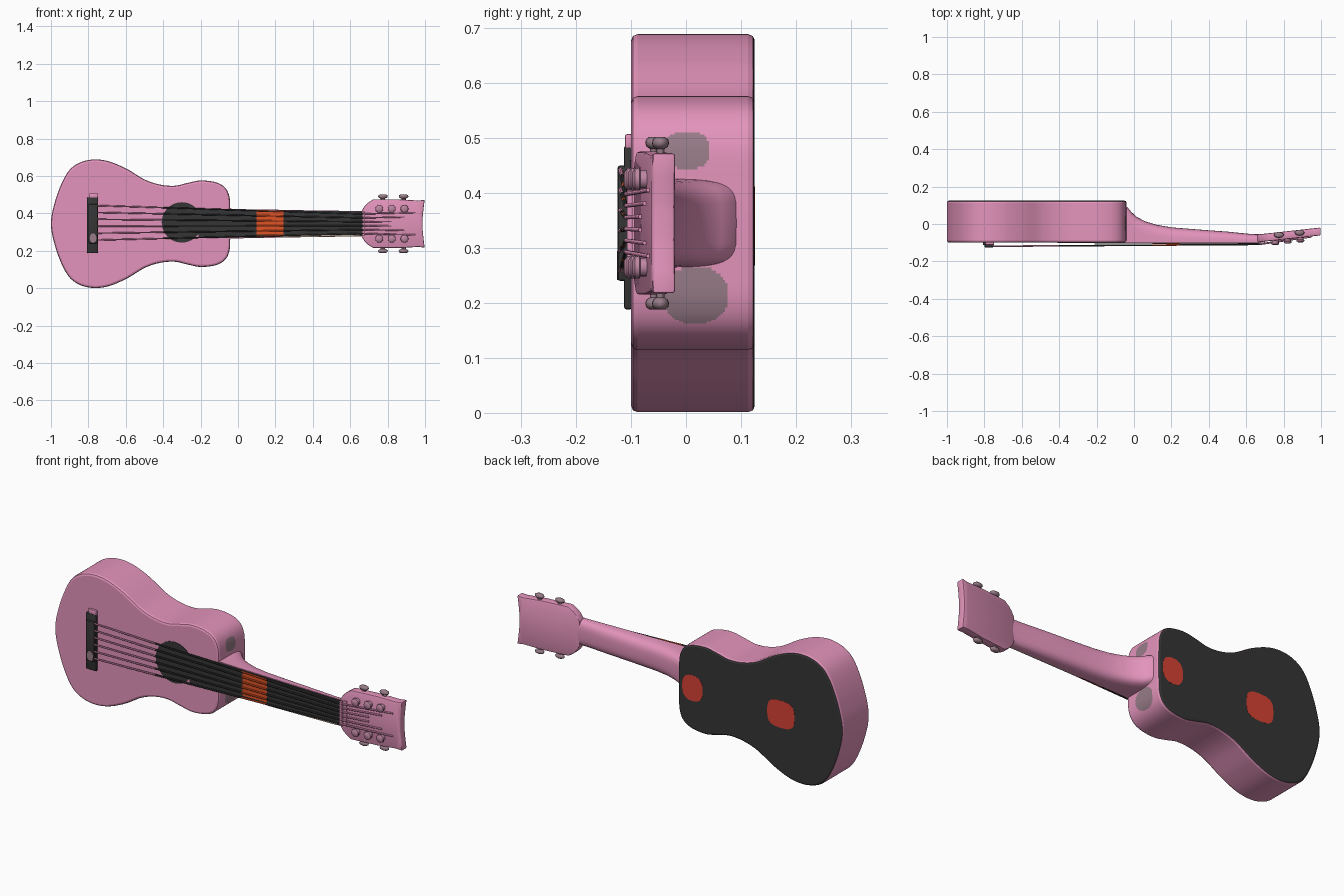
import bpy, bmesh, math
from mathutils import Vector

if "Cube" in bpy.data.objects:
    bpy.data.objects.remove(bpy.data.objects["Cube"])

ZC = 0.345  # centre line height


def material(name, r, g, b):
    m = bpy.data.materials.new(name)
    lin = [((c / 255 + 0.055) / 1.055) ** 2.4 for c in (r, g, b)]
    m.diffuse_color = (*lin, 1)
    m.use_nodes = True
    m.node_tree.nodes["Principled BSDF"].inputs["Base Color"].default_value = m.diffuse_color
    return m


PINK = material("pink", 228, 148, 188)
DARK = material("charcoal", 53, 53, 53)
ORANGE = material("orange", 224, 83, 38)
RED = material("red", 214, 66, 52)
GREY = material("mauve_grey", 152, 124, 136)
MAUVE = material("dusty_mauve", 190, 134, 162)
TAN = material("tan", 176, 158, 138)


def finish(name, bm, mats, angle=40, rule=None):
    bmesh.ops.recalc_face_normals(bm, faces=bm.faces)
    if rule:
        for f in bm.faces:
            f.material_index = rule(f.calc_center_median(), f.normal)
    me = bpy.data.meshes.new(name)
    bm.to_mesh(me)
    bm.free()
    for m in mats:
        me.materials.append(m)
    me.shade_smooth()
    me.set_sharp_from_angle(angle=math.radians(angle))
    ob = bpy.data.objects.new(name, me)
    bpy.context.collection.objects.link(ob)
    return ob


def loft(rings, caps=True):
    """Skin a list of closed rings of equal length."""
    bm = bmesh.new()
    vs = [[bm.verts.new(p) for p in r] for r in rings]
    n = len(vs[0])
    for a, b in zip(vs, vs[1:]):
        for i in range(n):
            bm.faces.new((a[i], a[(i + 1) % n], b[(i + 1) % n], b[i]))
    if caps:
        bm.faces.new(vs[0])
        bm.faces.new(vs[-1])
    return bm


def plate(name, pts, y0, y1, mat, bevel=0.0, slant=None):
    """Extrude an (x, z) outline along y, optionally rounding and slanting it."""
    bm = loft([[(x, y, z) for x, z in pts] for y in (y0, y1)])
    if bevel:
        bmesh.ops.recalc_face_normals(bm, faces=bm.faces)
        bmesh.ops.bevel(bm, geom=bm.edges[:], offset=bevel, segments=2,
                        profile=0.5, affect='EDGES', clamp_overlap=True)
    if slant:
        for v in bm.verts:
            v.co.y += slant(v.co.x)
    return finish(name, bm, [mat])


def ellipse(cx, cz, rx, rz, n=40, power=1.0):
    def c(v):
        return math.copysign(abs(v) ** power, v)
    return [(cx + rx * c(math.cos(2 * math.pi * i / n)),
             cz + rz * c(math.sin(2 * math.pi * i / n))) for i in range(n)]


def smooth_loop(pts, steps):
    out, n = [], len(pts)
    for i in range(n):
        p0, p1, p2, p3 = (Vector(pts[(i + k) % n]) for k in (-1, 0, 1, 2))
        for s in range(steps):
            t = s / steps
            out.append(0.5 * (2 * p1 + (p2 - p0) * t + (2 * p0 - 5 * p1 + 4 * p2 - p3) * t * t
                              + (3 * p1 - p0 - 3 * p2 + p3) * t ** 3))
    return out


# Body: mirrored half outline (x, half height), skinned through rounded rims
half = [(-0.975, 0.13), (-0.925, 0.252), (-0.87, 0.314), (-0.79, 0.342), (-0.70, 0.336),
        (-0.60, 0.296), (-0.50, 0.237), (-0.42, 0.21), (-0.34, 0.203), (-0.27, 0.218),
        (-0.20, 0.231), (-0.12, 0.222), (-0.07, 0.194), (-0.046, 0.145), (-0.041, 0.07)]
outline = smooth_loop([(-1.0, 0)] + half + [(-0.04, 0)] + [(x, -h) for x, h in reversed(half)], 14)


def inset(d):
    n, out = len(outline), []
    for i, p in enumerate(outline):
        t = (outline[(i + 1) % n] - outline[i - 1]).normalized()
        out.append(p + Vector((t.y, -t.x)) * d)
    return out


levels = [(-0.1, 0.012), (-0.0965, 0.0035), (-0.088, 0)]
levels += [(-0.088 + 0.201 * k / 48, 0) for k in range(1, 49)]
levels += [(0.1215, 0.0035), (0.125, 0.011)]


def body_rule(c, n):
    if c.y > 0.1225:
        return 1  # dark back
    if c.x > -0.15 and abs(n.y) < 0.5:
        for y, z, ry, rz, e in ((0.002, 0.478, 0.04, 0.034, 2.8), (0.017, 0.214, 0.06, 0.052, 2.2)):
            if abs((c.y - y) / ry) ** e + abs((c.z - z) / rz) ** e < 1:
                return 2  # worn patches beside the neck
    return 0


rings = [[(p.x, y, ZC + p.y) for p in inset(d)] for y, d in levels]
finish("body", loft(rings), [PINK, DARK, GREY], 20, body_rule)

# Red spots on the back and the sound hole on the front
plate("back_spot_upper", ellipse(-0.125, 0.34, 0.06, 0.068, 20, 0.8), 0.122, 0.1258, RED)
plate("back_spot_lower", ellipse(-0.64, 0.34, 0.08, 0.072, 20, 0.65), 0.122, 0.1258, RED)
plate("sound_hole", ellipse(-0.30, 0.352, 0.108, 0.108), -0.102, -0.098, DARK)

# Neck with a swept heel: (x, half width, back y, squareness)
sections = [(-0.06, 0.082, 0.098, 0.4), (-0.035, 0.08, 0.09, 0.4), (-0.015, 0.079, 0.065, 0.42),
            (0.015, 0.078, 0.038, 0.46), (0.06, 0.077, 0.014, 0.5), (0.12, 0.076, -0.004, 0.6),
            (0.2, 0.075, -0.018, 0.65), (0.35, 0.072, -0.03, 0.65), (0.5, 0.07, -0.041, 0.65),
            (0.62, 0.068, -0.053, 0.65), (0.70, 0.068, -0.056, 0.6)]
rings = []
for x, w, yb, p in sections:
    ring = []
    for i in range(21):
        a = math.pi * i / 20
        c, s = math.cos(a), max(0.0, math.sin(a))
        ring.append((x, -0.098 + (yb + 0.098) * s ** p, ZC + math.copysign(w * abs(c) ** p, c)))
    rings.append(ring)
finish("neck", loft(rings), [PINK], 50)


# Fretboard with an orange block and a pale lower edge
def half_width(x):
    return 0.077 - 0.012 * (x + 0.2) / 0.87


def board(x0, x1, lo=-1.0, hi=1.0):
    return [(x, ZC + half_width(x) * k) for x, k in ((x0, lo), (x1, lo), (x1, hi), (x0, hi))]


plate("fretboard", board(-0.21, 0.67), -0.105, -0.096, DARK)
plate("fretboard_block", board(0.10, 0.243, -0.8, 0.88), -0.1065, -0.104, ORANGE)
plate("fretboard_pale_edge", board(0.24, 0.65, -1.02, -0.9), -0.1062, -0.098, TAN)
plate("nut", board(0.665, 0.68), -0.107, -0.09, PINK)


# Headstock leaning back, with a hollowed end
def lean(x):
    return 0.11 * (x - 0.67)


side = [(0.66, 0.066), (0.675, 0.092), (0.695, 0.112), (0.722, 0.13), (0.86, 0.13),
        (0.965, 0.124), (0.998, 0.128), (0.992, 0.08), (0.987, 0.03)]
head = [(x, ZC + h) for x, h in side] + [(x, ZC - h) for x, h in reversed(side)]
plate("headstock", head, -0.097, -0.055, PINK, 0.006, lean)


# Tuning posts and side buttons
def turned(name, centre, axis, profile, mat, squash=1.0):
    """Revolve (distance, radius) pairs around the y or z axis."""
    rings = []
    for d, r in profile:
        ring = []
        for i in range(16):
            a = 2 * math.pi * i / 16
            u, v = r * math.cos(a), r * math.sin(a) * squash
            ring.append((centre[0] + u, centre[1] + (d if axis == 'y' else v),
                         centre[2] + (v if axis == 'y' else d)))
        rings.append(ring)
    finish(name, loft(rings), [mat], 50)


for s, tag in ((1, "upper"), (-1, "lower")):
    for k, x in enumerate((0.755, 0.822, 0.89)):
        turned(f"tuning_post_{tag}_{k + 1}", (x, -0.097 + lean(x), ZC + s * 0.08), 'y',
               [(0.01, 0.017), (-0.01, 0.017), (-0.012, 0.021), (-0.02, 0.02), (-0.025, 0.012)], MAUVE)
    for k, x in enumerate((0.775, 0.885)):
        turned(f"tuning_button_{tag}_{k + 1}", (x, -0.07 + lean(x), ZC), 'z',
               [(s * d, r) for d, r in ((0.12, 0.012), (0.135, 0.012), (0.139, 0.022), (0.145, 0.026),
                                        (0.152, 0.024), (0.157, 0.014))], GREY, 0.6)


# Bridge: dark bar with a pink upper tip, saddle and a grey wear mark
def box(x0, x1, z0, z1):
    return [(x0, z0), (x1, z0), (x1, z1), (x0, z1)]


plate("bridge", box(-0.808, -0.748, 0.188, 0.486), -0.113, -0.097, DARK, 0.005)
plate("bridge_tip", box(-0.795, -0.748, 0.48, 0.507), -0.111, -0.097, PINK, 0.004)
plate("saddle", box(-0.80, -0.75, 0.24, 0.45), -0.1245, -0.108, DARK, 0.005)
plate("bridge_mark", ellipse(-0.775, 0.268, 0.018, 0.026, 16), -0.1252, -0.123, GREY)

# Strings take the colour beneath them: pink, dark over the fretboard, orange over the block
for k in range(6):
    t = k / 5 - 0.5
    z0, z1 = ZC + 0.005 + t * 0.185, ZC + t * 0.105
    path = [(-0.765, -0.119, z0)]
    for x in (-0.4, -0.19, 0.1, 0.243, 0.67):
        f = (x + 0.765) / 1.435
        path.append((x, -0.119 + 0.010 * f, z0 + (z1 - z0) * f))
    x_end = (0.95, 0.89, 0.82, 0.82, 0.89, 0.95)[k]
    path.append((x_end, -0.099 + lean(x_end), ZC + t * 0.12))
    r = 0.0042
    rings = [[(x, y + r * math.cos(i * math.pi / 3), z + r * math.sin(i * math.pi / 3))
              for i in range(6)] for x, y, z in path]
    finish(f"string_{k + 1}", loft(rings), [PINK, DARK, ORANGE], 70,
           lambda c, n: 2 if 0.1 < c.x < 0.243 else 1 if -0.4 < c.x < 0.67 else 0)
